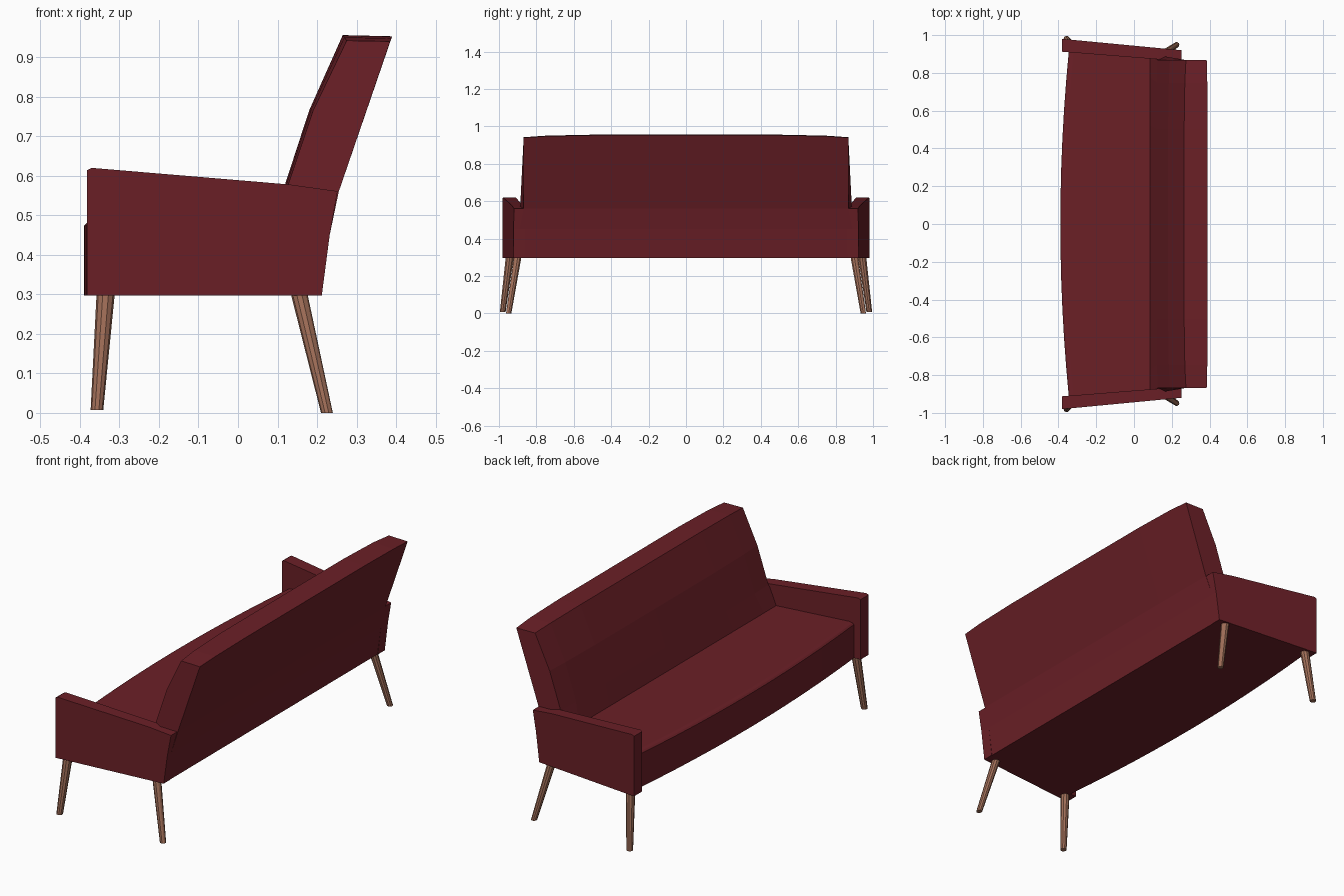
import bpy, bmesh
from mathutils import Vector

if "Cube" in bpy.data.objects:
    bpy.data.objects.remove(bpy.data.objects["Cube"])


def material(name, color):
    m = bpy.data.materials.new(name)
    m.diffuse_color = color
    m.use_nodes = True
    m.node_tree.nodes["Principled BSDF"].inputs["Base Color"].default_value = m.diffuse_color
    return m


FABRIC = material("red_fabric", (0.147, 0.014, 0.02, 1))
WOOD = material("wood", (0.36, 0.16, 0.1, 1))


def loft(name, rings, mat):
    """Skin a list of closed rings and cap both ends."""
    bm = bmesh.new()
    rows = [[bm.verts.new(p) for p in ring] for ring in rings]
    n = len(rows[0])
    for a, b in zip(rows, rows[1:]):
        for i in range(n):
            j = (i + 1) % n
            bm.faces.new((a[i], a[j], b[j], b[i]))
    bm.faces.new(rows[0])
    bm.faces.new(rows[-1])
    bmesh.ops.recalc_face_normals(bm, faces=bm.faces)
    mesh = bpy.data.meshes.new(name)
    bm.to_mesh(mesh)
    bm.free()
    obj = bpy.data.objects.new(name, mesh)
    bpy.context.collection.objects.link(obj)
    mesh.materials.append(mat)
    return obj


BOTTOM = 0.297

# Seat: bowed front edge with a soft chamfer, ends hidden in the arms
rings = []
for k in range(-6, 7):
    t = k / 6
    y, f = 0.915 * t, -0.39 + 0.045 * t * t
    profile = [(f, BOTTOM), (f, 0.474), (f + 0.008, 0.481), (f + 0.025, 0.485),
               (0.085, 0.472), (0.085, BOTTOM)]
    rings.append([(x, y, z) for x, z in profile])
loft("seat", rings, FABRIC)

# Backrest: x, z, half width, and crown (x and z drop towards the ends)
back = [(0.21, BOTTOM, 0.90, 0, 0), (0.232, 0.45, 0.89, 0, 0),
        (0.255, 0.56, 0.868, 0, 0), (0.39, 0.953, 0.868, -0.005, -0.013),
        (0.265, 0.956, 0.868, 0.01, -0.014), (0.18, 0.765, 0.868, 0.01, 0),
        (0.118, 0.575, 0.868, 0.008, 0), (0.085, 0.472, 0.90, 0, 0),
        (0.085, BOTTOM, 0.90, 0, 0)]
rings = []
for s in (-1, -0.86, -0.58, 0, 0.58, 0.86, 1):
    d = abs(s) ** 6
    rings.append([(x + dx * d, w * s, z + dz * d) for x, z, w, dx, dz in back])
loft("backrest", rings, FABRIC)

# Arms: sloping side panels that toe in towards the back
arm = [(-0.382, BOTTOM), (-0.382, 0.614), (-0.370, 0.620), (0.13, 0.578),
       (0.252, 0.561), (0.232, 0.45), (0.212, BOTTOM)]


def arm_side(side, y_front, y_back):
    return [(x, side * (y_front + (y_back - y_front) * (x + 0.38) / 0.63), z)
            for x, z in arm]


# Legs: tapered, splayed outwards (top point, top radius, foot point, foot radius)
legs = {"front_leg": ((-0.335, 0.942, 0.30), 0.023, (-0.357, 0.980, 0.007), 0.016),
        "back_leg": ((0.155, 0.900, 0.30), 0.021, (0.225, 0.948, 0.0), 0.015)}


def circle(center, radius, side, sides=10):
    from math import cos, sin, tau
    c = Vector((center[0], center[1] * side, center[2]))
    return [c + Vector((cos(tau * i / sides), sin(tau * i / sides), 0)) * radius
            for i in range(sides)]


for side, label in ((-1, "right"), (1, "left")):
    loft(f"{label}_arm", [arm_side(side, 0.912, 0.862),
                          arm_side(side, 0.980, 0.920)], FABRIC)
    for name, (top, r_top, foot, r_foot) in legs.items():
        loft(f"{label}_{name}", [circle(top, r_top, side),
                                 circle(foot, r_foot, side)], WOOD)
